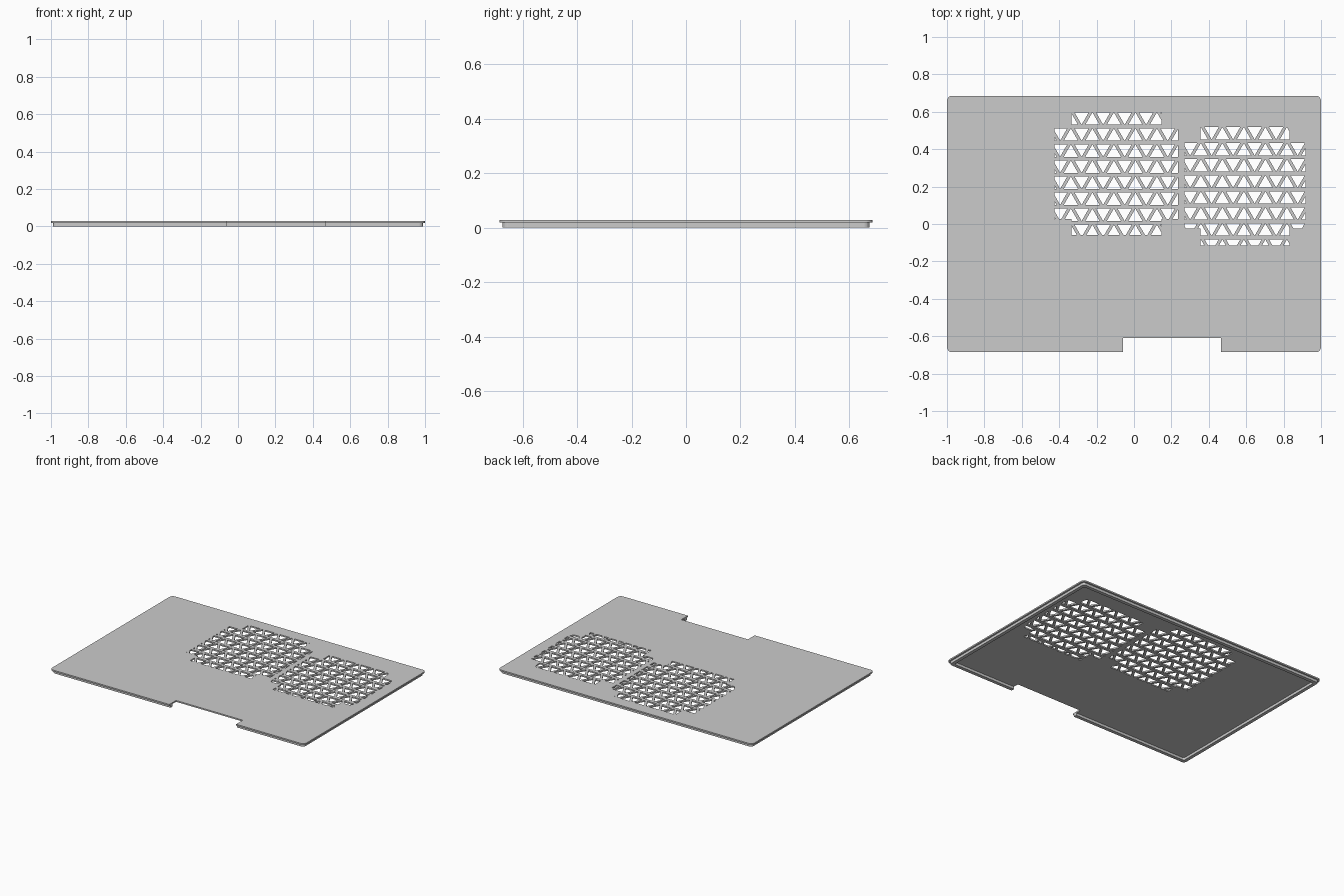
import bpy, bmesh, math

if "Cube" in bpy.data.objects:
    bpy.data.objects.remove(bpy.data.objects["Cube"])

grey = bpy.data.materials.new("plain grey")
grey.use_nodes = True
colour = (0.6, 0.6, 0.6, 1)
grey.diffuse_color = colour
grey.node_tree.nodes["Principled BSDF"].inputs["Base Color"].default_value = colour

HX, HY, TOP, UNDER = 1.0, 0.685, 0.028, 0.018


def prisms(name, outlines, z0, z1):
    """Extrude each flat outline from z0 to z1 into one object."""
    bm = bmesh.new()
    for outline in outlines:
        face = bm.faces.new([bm.verts.new((x, y, z0)) for x, y in outline])
        ext = bmesh.ops.extrude_face_region(bm, geom=[face])
        verts = [v for v in ext["geom"] if isinstance(v, bmesh.types.BMVert)]
        bmesh.ops.translate(bm, verts=verts, vec=(0, 0, z1 - z0))
    bmesh.ops.recalc_face_normals(bm, faces=bm.faces)
    mesh = bpy.data.meshes.new(name)
    bm.to_mesh(mesh)
    bm.free()
    mesh.materials.append(grey)
    obj = bpy.data.objects.new(name, mesh)
    bpy.context.collection.objects.link(obj)
    return obj


def rounded(hx, hy, r, steps=5):
    pts = []
    for i, (sx, sy) in enumerate([(1, 1), (-1, 1), (-1, -1), (1, -1)]):
        for s in range(steps + 1):
            a = math.pi / 2 * (i + s / steps)
            pts.append((sx * (hx - r) + r * math.cos(a), sy * (hy - r) + r * math.sin(a)))
    return pts


def rect(x0, x1, y0, y1):
    return [(x0, y0), (x1, y0), (x1, y1), (x0, y1)]


def boolean(obj, cutter, operation):
    cutter.hide_render = True
    mod = obj.modifiers.new("cut", "BOOLEAN")
    mod.operation, mod.solver, mod.object = operation, "EXACT", cutter
    bpy.context.view_layer.objects.active = obj
    bpy.ops.object.modifier_apply(modifier=mod.name)
    bpy.data.objects.remove(cutter)


def vent_cutter(wide, tall, top, phase):
    """Rows of alternating triangles trimmed to a cross-shaped area."""
    pitch, row, h, w = 0.115, 0.0858, 0.066, 0.076
    x0, x1, y0, y1 = wide
    n0, n1, m0, m1 = tall
    triangles = []
    for r in range(9):
        t = top - r * row
        for c in range(-1, 14):
            x = x0 + phase + c * pitch / 2
            base, tip = (t - h, t) if c % 2 else (t, t - h)
            triangles.append([(x - w / 2, base), (x + w / 2, base), (x, tip)])
    cross = [(n0, m0), (n1, m0), (n1, y0), (x1, y0), (x1, y1), (n1, y1),
             (n1, m1), (n0, m1), (n0, y1), (x0, y1), (x0, y0), (n0, y0)]
    cutter = prisms("vent_cutter", triangles, -0.05, 0.1)
    boolean(cutter, prisms("vent_area", [cross], -0.04, 0.09), "INTERSECT")
    return cutter


# Top panel with two triangle vents
panel = prisms("panel", [rounded(HX, HY, 0.027)], UNDER, TOP)
boolean(panel, vent_cutter((-0.425, 0.235, 0.028, 0.515), (-0.335, 0.147, -0.06, 0.6),
                           0.597, 0.03), "DIFFERENCE")
boolean(panel, vent_cutter((0.27, 0.918, -0.025, 0.44), (0.355, 0.832, -0.115, 0.53),
                           0.518, 0.03), "DIFFERENCE")

# Locating lip under the panel, set in from its edge
lip = prisms("lip", [rounded(HX - 0.012, HY - 0.012, 0.02)], 0, UNDER)
boolean(lip, prisms("lip_inside", [rounded(HX - 0.036, HY - 0.036, 0.01)], -0.1, 0.1),
        "DIFFERENCE")

# Notch through the front edge of both parts
for part in (panel, lip):
    boolean(part, prisms("notch", [rect(-0.06, 0.465, -0.8, -0.61)], -0.2, 0.2), "DIFFERENCE")
